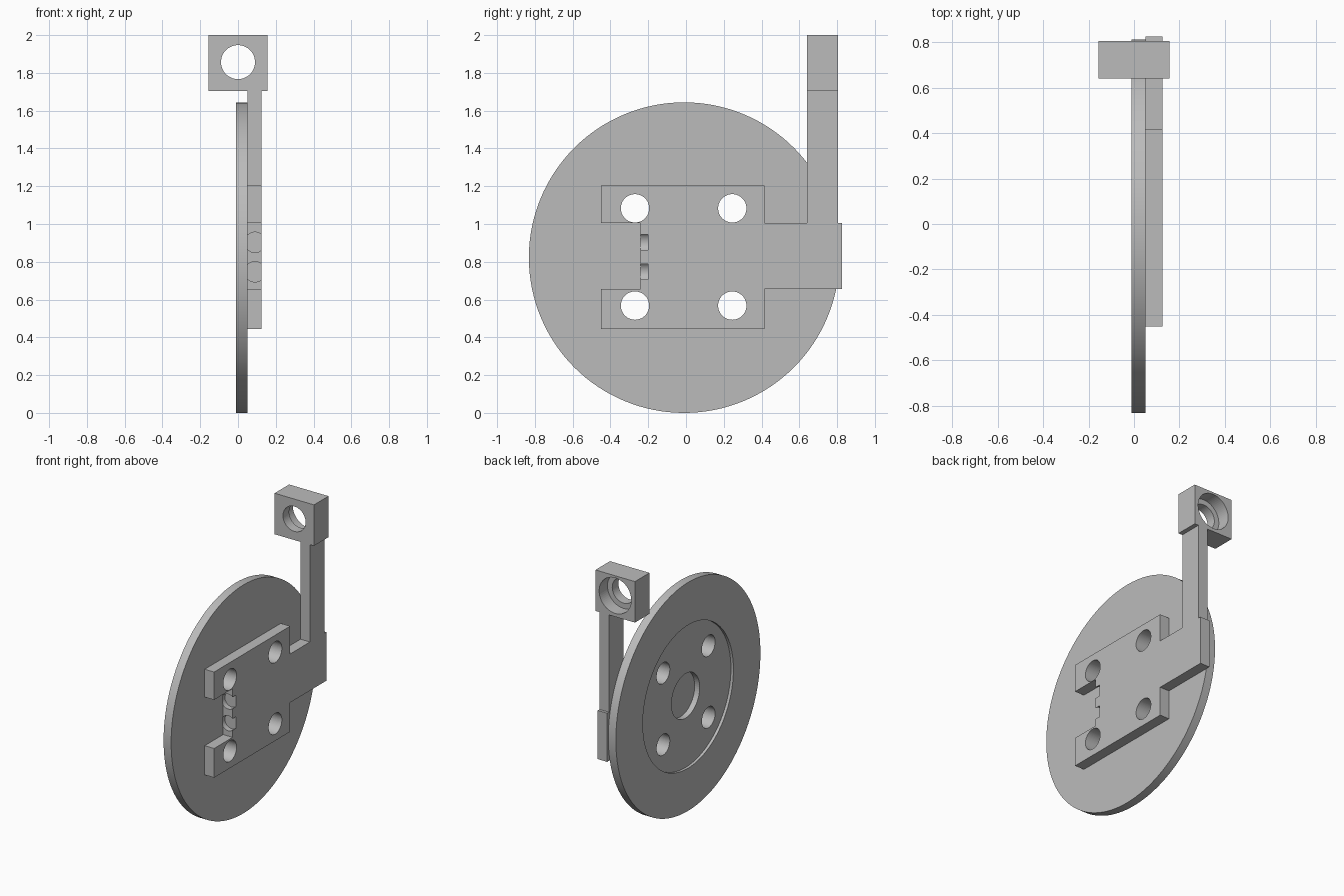
import bpy
import bmesh
from math import pi
from mathutils import Matrix, Vector

cube = bpy.data.objects.get("Cube")
if cube:
    bpy.data.objects.remove(cube, do_unlink=True)

grey = bpy.data.materials.new("plain grey")
grey.use_nodes = True
colour = (0.5, 0.5, 0.5, 1)
grey.diffuse_color = colour
grey.node_tree.nodes["Principled BSDF"].inputs["Base Color"].default_value = colour


def finish(bm, name):
    bmesh.ops.recalc_face_normals(bm, faces=bm.faces[:])
    mesh = bpy.data.meshes.new(name)
    bm.to_mesh(mesh)
    bm.free()
    mesh.materials.append(grey)
    obj = bpy.data.objects.new(name, mesh)
    bpy.context.collection.objects.link(obj)
    return obj


def rod(name, axis, start, end, radius, a, b, sides=64):
    """Cylinder along x at (y, z) = (a, b), or along y at (x, z) = (a, b)."""
    mid = (start + end) / 2
    if axis == "X":
        place, turn = Vector((mid, a, b)), Matrix.Rotation(pi / 2, 4, "Y")
    else:
        place, turn = Vector((a, mid, b)), Matrix.Rotation(pi / 2, 4, "X")
    bm = bmesh.new()
    bmesh.ops.create_cone(bm, cap_ends=True, segments=sides, radius1=radius,
                          radius2=radius, depth=end - start,
                          matrix=Matrix.Translation(place) @ turn)
    return finish(bm, name)


def slab(name, profile, x0, x1):
    """Extrude a (y, z) outline along x."""
    bm = bmesh.new()
    face = bm.faces.new([bm.verts.new((x0, y, z)) for y, z in profile])
    out = bmesh.ops.extrude_face_region(bm, geom=[face])["geom"]
    verts = [v for v in out if isinstance(v, bmesh.types.BMVert)]
    bmesh.ops.translate(bm, verts=verts, vec=(x1 - x0, 0, 0))
    return finish(bm, name)


def cut(obj, cutters):
    for cutter in cutters:
        mod = obj.modifiers.new("cut", "BOOLEAN")
        mod.operation = "DIFFERENCE"
        mod.solver = "EXACT"
        mod.object = cutter
        cutter.hide_render = True
        cutter.hide_set(True)


BACK, JOIN, FACE = -0.01, 0.05, 0.125
CY, CZ = -0.01, 0.822

# Parts
disc = rod("disc", "X", BACK, JOIN, 0.822, CY, CZ, 128)
bracket = slab("bracket", [
    (-0.45, 0.445), (0.415, 0.445), (0.415, 0.655), (0.825, 0.655),
    (0.825, 1.005), (0.805, 1.005), (0.805, 1.705), (0.64, 1.705),
    (0.64, 1.005), (0.415, 1.005), (0.415, 1.205), (-0.45, 1.205),
    (-0.45, 1.005), (-0.24, 1.005), (-0.24, 0.655), (-0.45, 0.655)], JOIN, FACE)
head = slab("head", [(0.64, 1.705), (0.805, 1.705), (0.805, 2), (0.64, 2)],
            -0.157, 0.157)

# Bolt holes through disc and bracket, and round sockets in the notch
bolts = [rod("bolt_hole_cutter", "X", -0.2, 0.3, 0.075, y, z)
         for y in (-0.27, 0.245) for z in (0.568, 1.083)]
sockets = [rod("socket_cutter", "Y", -0.24, -0.2, 0.054, 0.09, z)
           for z in (0.747, 0.903)]
recess = rod("recess_cutter", "X", -0.1, BACK + 0.02, 0.515, CY, CZ, 128)
centre = rod("centre_hole_cutter", "X", -0.1, JOIN + 0.01, 0.16, CY, CZ)
cut(disc, [recess, centre] + bolts + sockets)
cut(bracket, bolts + sockets)

# Stepped bore through the head
bore = rod("bore_cutter", "Y", 0.5, 1, 0.09, 0, 1.857)
counterbore = rod("counterbore_cutter", "Y", 0.71, 1, 0.128, 0, 1.857)
cut(head, [bore, counterbore])

# Smooth round walls, sharp edges
bpy.ops.object.select_all(action="DESELECT")
for obj in (disc, bracket, head):
    obj.select_set(True)
    bpy.context.view_layer.objects.active = obj
for obj in (disc, bracket, head):
    with bpy.context.temp_override(object=obj, active_object=obj,
                                   selected_objects=[obj],
                                   selected_editable_objects=[obj]):
        bpy.ops.object.shade_smooth_by_angle(angle=0.5)
